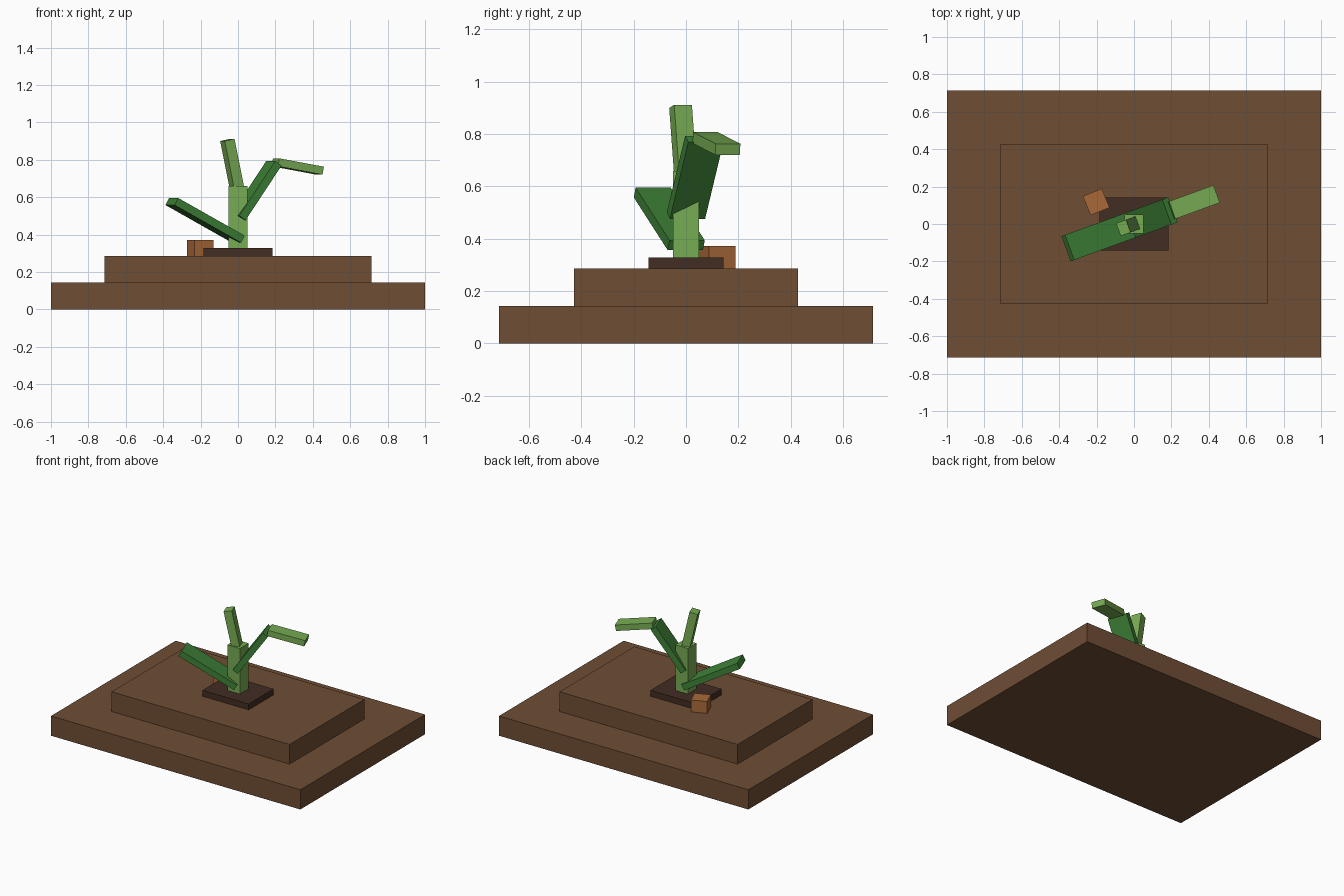
import bpy
from math import radians, cos, sin

cube = bpy.data.objects.get("Cube")
if cube:
    bpy.data.objects.remove(cube, do_unlink=True)


def material(name, srgb):
    linear = [((c / 255 + 0.055) / 1.055) ** 2.4 for c in srgb]
    mat = bpy.data.materials.new(name)
    mat.use_nodes = True
    mat.diffuse_color = (*linear, 1)
    mat.node_tree.nodes["Principled BSDF"].inputs["Base Color"].default_value = (*linear, 1)
    return mat


soil = material("soil brown", (111, 78, 53))
dark_soil = material("dark soil", (66, 45, 35))
light_green = material("light green", (119, 172, 83))
leaf_green = material("leaf green", (62, 130, 55))
clay = material("clay orange", (168, 105, 57))


def box(name, size, location, mat, tilt=0, turn=0):
    bpy.ops.mesh.primitive_cube_add(size=1, location=location,
                                    rotation=(0, radians(-tilt), radians(turn)))
    obj = bpy.context.object
    obj.name = name
    obj.scale = size
    bpy.ops.object.transform_apply(location=False, rotation=False, scale=True)
    obj.data.materials.append(mat)
    return obj


TURN = 20  # heading of the plane that all the leaves lie in


def leaf(name, size, along, height, tilt, mat):
    spot = (along * cos(radians(TURN)), along * sin(radians(TURN)), height)
    return box(name, size, spot, mat, tilt, TURN)


# Stepped ground
box("lower_ground", (2, 1.428, 0.143), (0, 0, 0.0715), soil)
box("upper_ground", (1.428, 0.857, 0.143), (0, 0, 0.2145), soil)
box("planting_bed", (0.371, 0.286, 0.043), (0, 0, 0.3075), dark_soil)
box("clay_block", (0.11, 0.11, 0.086), (-0.202, 0.118, 0.329), clay, turn=22)

# Plant
box("stem", (0.1, 0.1, 0.33), (0, 0, 0.494), light_green)
leaf("low_leaf", (0.429, 0.143, 0.043), -0.187, 0.476, -28, leaf_green)
leaf("high_leaf", (0.357, 0.143, 0.043), 0.102, 0.635, 55, leaf_green)
leaf("leaf_tip", (0.257, 0.1, 0.043), 0.34, 0.764, -10, light_green)
leaf("top_shoot", (0.057, 0.072, 0.286), -0.031, 0.766, 12, light_green)
